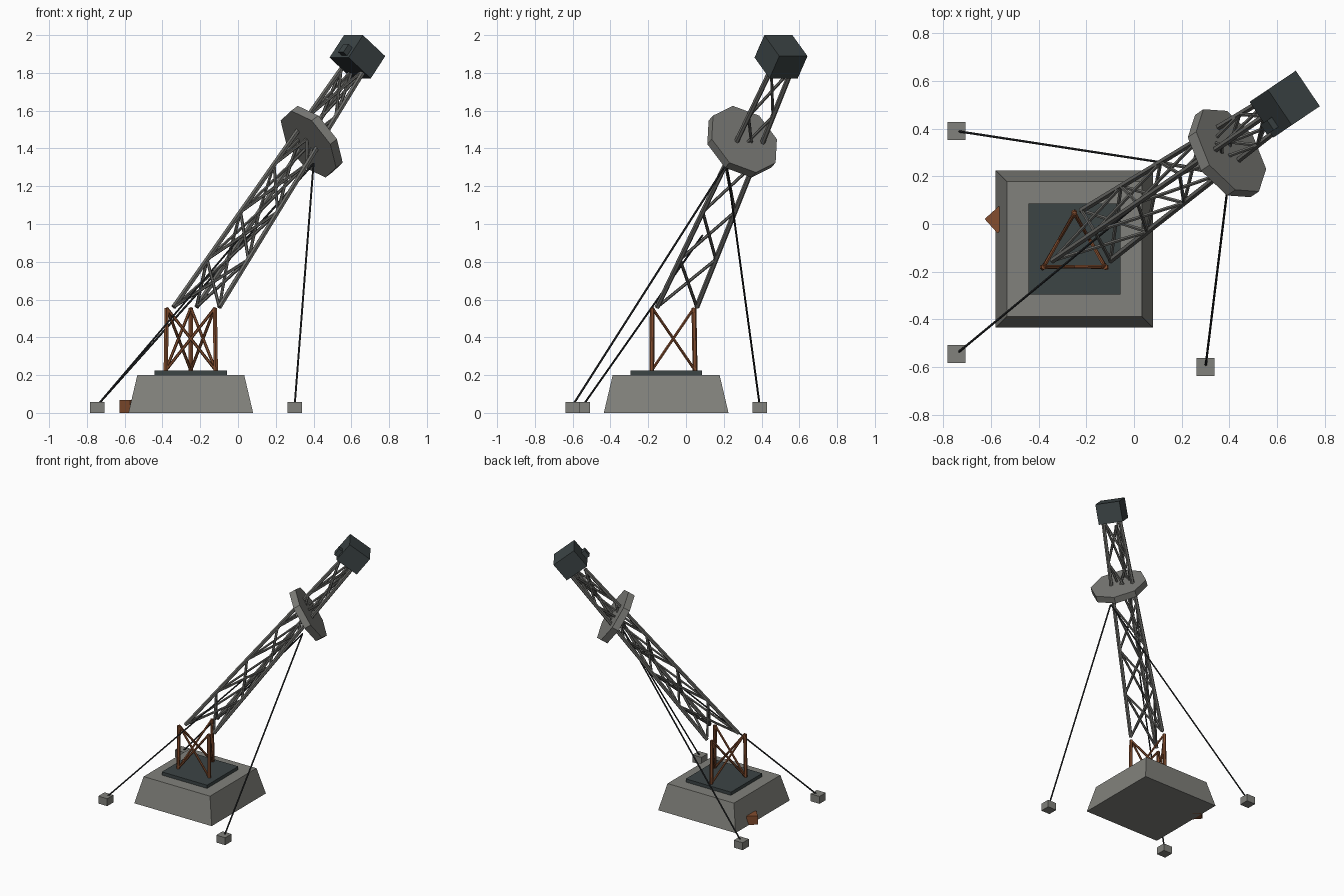
import bpy, bmesh, math
from mathutils import Vector, Matrix

if "Cube" in bpy.data.objects:
    bpy.data.objects.remove(bpy.data.objects["Cube"])


def material(name, rgb):
    m = bpy.data.materials.new(name)
    m.diffuse_color = (*rgb, 1)
    m.use_nodes = True
    m.node_tree.nodes["Principled BSDF"].inputs["Base Color"].default_value = m.diffuse_color
    return m


CONCRETE = material("concrete grey", (0.22, 0.22, 0.20))
STEEL = material("steel grey", (0.14, 0.14, 0.13))
PLATE = material("plate grey", (0.20, 0.20, 0.185))
DARK = material("dark slate", (0.045, 0.058, 0.06))
RUST = material("rust", (0.23, 0.075, 0.028))
WIRE = material("wire black", (0.022, 0.024, 0.026))


def finish(name, bm, mat):
    bmesh.ops.recalc_face_normals(bm, faces=bm.faces)
    me = bpy.data.meshes.new(name)
    bm.to_mesh(me)
    bm.free()
    me.materials.append(mat)
    ob = bpy.data.objects.new(name, me)
    bpy.context.collection.objects.link(ob)
    return ob


def frame(center, x, y, z):
    """Matrix with the given axes as columns."""
    m = Matrix((x, y, z)).transposed().to_4x4()
    m.translation = center
    return m


def box(name, size, matrix, mat):
    bm = bmesh.new()
    bmesh.ops.create_cube(bm, size=1, matrix=matrix @ Matrix.Diagonal((*size, 1)))
    return finish(name, bm, mat)


def tube(bm, a, b, r, sides=6):
    a, b = Vector(a), Vector(b)
    d = b - a
    m = Matrix.Translation((a + b) / 2) @ d.to_track_quat('Z', 'Y').to_matrix().to_4x4()
    bmesh.ops.create_cone(bm, cap_ends=True, segments=sides, radius1=r, radius2=r,
                          depth=d.length, matrix=m)


def ring(center, r):
    """Three mast corners at one level."""
    return [Vector(center) + Vector((r * math.cos(a), r * math.sin(a), 0))
            for a in (math.radians(d) for d in (90, 210, 330))]


def lattice(name, rings, r_leg, r_brace, mat):
    """Three legs with crossed braces on every side of every bay."""
    bm = bmesh.new()
    for i in range(3):
        tube(bm, rings[0][i], rings[-1][i], r_leg)
    for lo, hi in zip(rings, rings[1:]):
        for i in range(3):
            j = (i + 1) % 3
            tube(bm, lo[i], hi[j], r_brace)
            tube(bm, lo[j], hi[i], r_brace)
    return finish(name, bm, mat)


# Tapered concrete foundation
BX, BY = -0.25, -0.105
bm = bmesh.new()
bmesh.ops.create_cone(bm, cap_ends=True, segments=4, radius1=0.33 * math.sqrt(2),
                      radius2=0.283 * math.sqrt(2), depth=0.2,
                      matrix=Matrix.Translation((BX, BY, 0.1)) @ Matrix.Rotation(math.pi / 4, 4, 'Z'))
finish("foundation", bm, CONCRETE)
box("base_plate", (0.385, 0.38, 0.025), Matrix.Translation((BX, BY, 0.2125)), DARK)

# Rusted stump still standing upright
lattice("mast_stump", [ring((BX, BY, 0.225), 0.153), ring((BX, BY, 0.555), 0.147)],
        0.013, 0.008, RUST)

# Leaning upper mast in five bays
foot, head = Vector((-0.22, -0.083, 0.56)), Vector((0.609, 0.488, 1.82))
lattice("leaning_mast", [ring(foot.lerp(head, k / 5), 0.14 + (0.073 - 0.14) * k / 5)
                         for k in range(6)], 0.014, 0.0085, STEEL)

# Lean axes: d is the level lean direction, side is across it
az = math.radians(34)
d = Vector((math.cos(az), math.sin(az), 0))
side = Vector((-d.y, d.x, 0))
up = Vector((0, 0, 1))


def lean(deg):
    t = math.radians(deg)
    return d * math.cos(t) - up * math.sin(t), d * math.sin(t) + up * math.cos(t)


# Eight sided platform, tipped further than the mast
w, u = lean(58)
bm = bmesh.new()
bmesh.ops.create_cone(bm, cap_ends=True, segments=8, radius1=0.208, radius2=0.208, depth=0.05,
                      matrix=frame((0.39, 0.297, 1.436), w, side, u))
finish("platform", bm, PLATE)

# Cabin on top, with a small hatch on its rear side
w, u = lean(38)
c = Vector((0.632, 0.503, 1.885))
box("cabin", (0.18, 0.18, 0.15), frame(c, w, side, u), DARK)
box("cabin_hatch", (0.04, 0.05, 0.055),
    frame(c - w * 0.1 - u * 0.035 - side * 0.04, w, side, u), DARK)

# Ground anchors and guy wires
tie = (0.40, 0.215, 1.32)
guys = [((-0.745, 0.39), tie), ((0.30, -0.60), tie), ((-0.745, -0.545), (0.02, 0.087, 0.94))]
for n, ((x, y), end) in enumerate(guys, 1):
    box(f"guy_anchor_{n}", (0.076, 0.076, 0.057), Matrix.Translation((x, y, 0.0285)), CONCRETE)
    bm = bmesh.new()
    tube(bm, (x, y, 0.04), end, 0.0055)
    finish(f"guy_wire_{n}", bm, WIRE)

# Rusty block against the foundation
box("rust_block", (0.08, 0.08, 0.068),
    Matrix.Translation((-0.57, 0.018, 0.034)) @ Matrix.Rotation(math.radians(42), 4, 'Z'), RUST)
